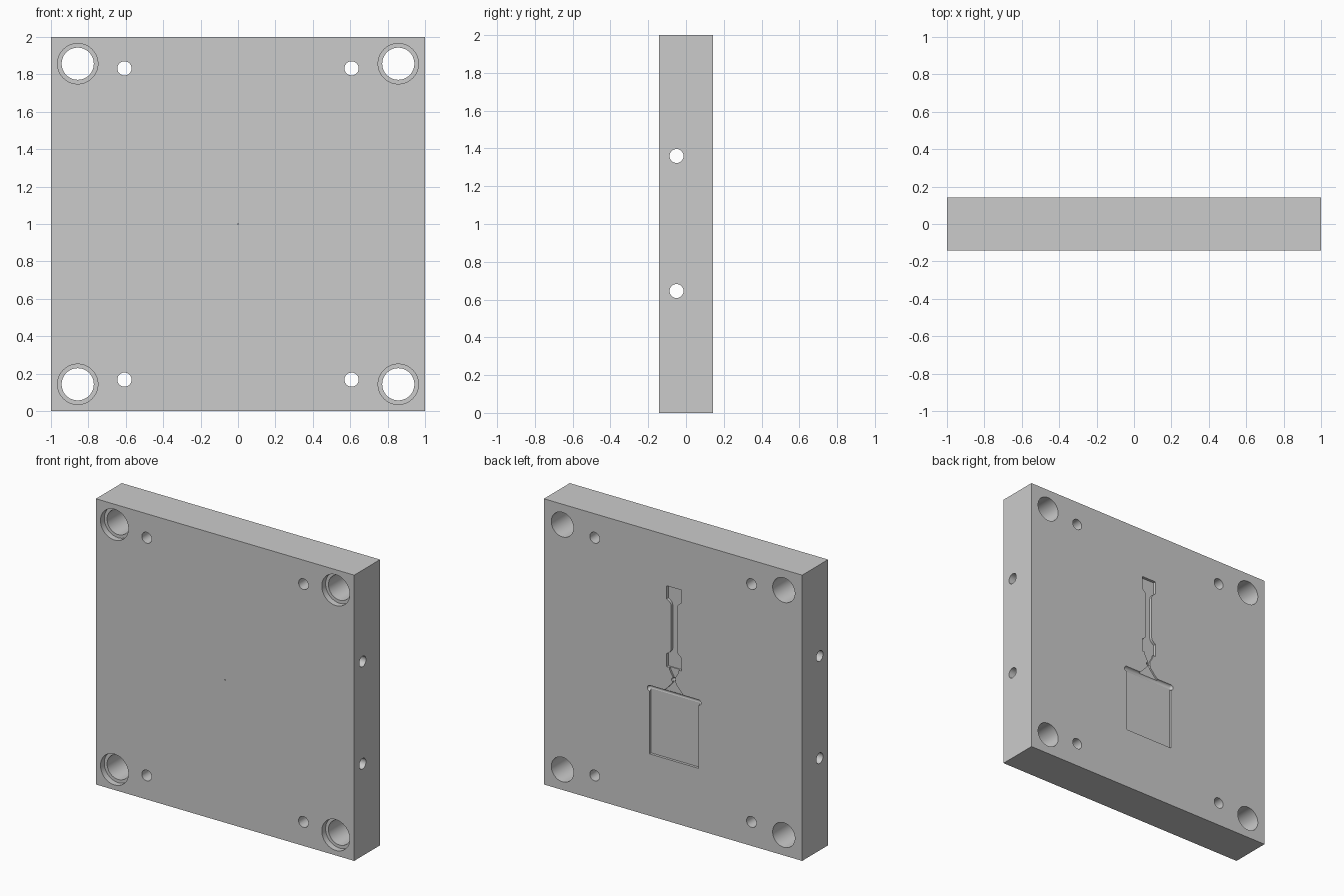
import bpy, bmesh, math
from mathutils import Matrix, Vector

if "Cube" in bpy.data.objects:
    bpy.data.objects.remove(bpy.data.objects["Cube"])

T = 0.143        # half thickness of the plate
CX = -0.008      # centre line of the moulded cavities
cutters = []


def finish(name, bm):
    bmesh.ops.recalc_face_normals(bm, faces=bm.faces)
    me = bpy.data.meshes.new(name)
    bm.to_mesh(me)
    bm.free()
    ob = bpy.data.objects.new(name, me)
    bpy.context.collection.objects.link(ob)
    return ob


def cut(name, bm):
    ob = finish(name, bm)
    ob.hide_render = True
    cutters.append(ob)


def bore(name, a, b, r1, r2=None, seg=48):
    # round hole from point a to point b
    a, b = Vector(a), Vector(b)
    d = b - a
    mat = Matrix.Translation((a + b) / 2) @ d.to_track_quat('Z', 'Y').to_matrix().to_4x4()
    bm = bmesh.new()
    bmesh.ops.create_cone(bm, cap_ends=True, segments=seg, radius1=r1,
                          radius2=r1 if r2 is None else r2, depth=d.length, matrix=mat)
    cut(name, bm)


def pocket(name, half, depth):
    # mirrored outline (half width, z) sunk into the back face
    pts = half + [(-x, z) for x, z in reversed(half)]
    bm = bmesh.new()
    f = bm.faces.new([bm.verts.new((CX + x, T - depth, z)) for x, z in pts])
    new = bmesh.ops.extrude_face_region(bm, geom=[f])['geom']
    bmesh.ops.translate(bm, vec=(0, depth + 0.05, 0),
                        verts=[v for v in new if isinstance(v, bmesh.types.BMVert)])
    cut(name, bm)


# plate body
bm = bmesh.new()
bmesh.ops.create_cube(bm, size=1, matrix=Matrix.Translation((0, 0, 1)) @ Matrix.Diagonal((2, 2 * T, 2, 1)))
plate = finish("mould_plate", bm)

# corner guide holes with front counterbores, and screw holes
for sx in (-1, 1):
    for sz in (-1, 1):
        x, z = sx * 0.857, 1 + sz * 0.857
        bore("guide_hole", (x, -0.3, z), (x, 0.3, z), 0.086)
        bore("guide_counterbore", (x, -0.3, z), (x, -T + 0.042, z), 0.108)
        x, z = sx * 0.607, 1 + sz * 0.832
        bore("screw_hole", (x, -0.3, z), (x, 0.3, z), 0.038, seg=32)

# cooling channels running side to side
for z in (0.645, 1.36):
    bore("cooling_channel", (-1.2, -0.05, z), (1.2, -0.05, z), 0.037, seg=32)

# tensile bar cavity: half profile mirrored about its mid height
mid = 1.362
end = [(0.057, 0.283), (0.057, 0.192), (0.045, 0.184), (0.033, 0.174), (0.026, 0.163), (0.023, 0.15)]
bar = [(x, mid + z) for x, z in end] + [(x, mid - z) for x, z in reversed(end)]
pocket("bar_cavity", bar, 0.019)

# square plaque cavity, fan gates and sprue
pocket("plaque_cavity", [(0.19, 0.885), (0.19, 0.433)], 0.018)
pocket("upper_gate", [(0.038, 1.085), (0.034, 1.062), (0.01, 1.02), (0.008, 0.99)], 0.013)
pocket("lower_gate", [(0.008, 1.01), (0.014, 0.975), (0.05, 0.935), (0.092, 0.895)], 0.012)
bore("sprue", (0, -T - 0.01, 1), (0, T + 0.02, 1), 0.003, 0.013, seg=24)

# round-ended runner groove above the plaque
bm = bmesh.new()
bmesh.ops.create_uvsphere(bm, u_segments=24, v_segments=13, radius=0.02,
                          matrix=Matrix.Rotation(math.pi / 2, 4, 'Y'))
for v in bm.verts:
    v.co += Vector((CX + math.copysign(0.188, v.co.x), T, 0.893))
cut("runner_groove", bm)

# carve everything out, then drop the cutters
for c in cutters:
    m = plate.modifiers.new(c.name, 'BOOLEAN')
    m.operation = 'DIFFERENCE'
    m.solver = 'EXACT'
    m.object = c
bpy.context.view_layer.update()
dg = bpy.context.evaluated_depsgraph_get()
carved = bpy.data.meshes.new_from_object(plate.evaluated_get(dg))
plate.modifiers.clear()
plate.data = carved
for c in cutters:
    bpy.data.objects.remove(c)

# smooth bores, sharp edges
bpy.context.view_layer.objects.active = plate
plate.select_set(True)
bpy.ops.object.shade_smooth_by_angle(angle=math.radians(30))
